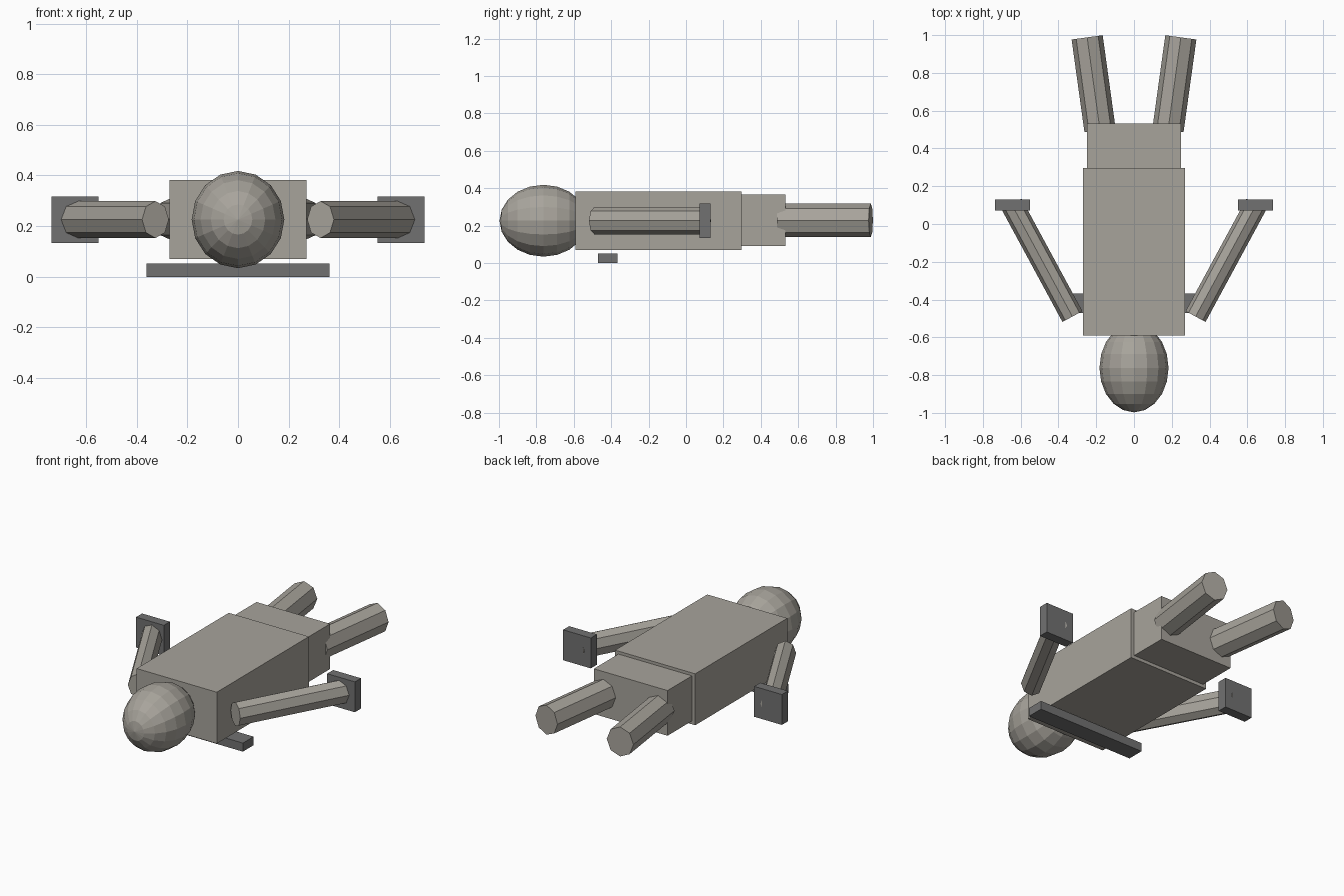
import bpy
import bmesh
from mathutils import Matrix, Vector

if "Cube" in bpy.data.objects:
    bpy.data.objects.remove(bpy.data.objects["Cube"], do_unlink=True)


def make_material(name, colour):
    mat = bpy.data.materials.new(name)
    mat.use_nodes = True
    mat.diffuse_color = colour
    mat.node_tree.nodes["Principled BSDF"].inputs["Base Color"].default_value = colour
    return mat


stone = make_material("warm_grey", (0.39, 0.37, 0.33, 1))
dark = make_material("dark_grey", (0.165, 0.165, 0.165, 1))


def add_object(name, bm, mat):
    mesh = bpy.data.meshes.new(name)
    bm.to_mesh(mesh)
    bm.free()
    mesh.materials.append(mat)
    obj = bpy.data.objects.new(name, mesh)
    bpy.context.collection.objects.link(obj)
    return obj


def box(name, low, high, mat):
    low, high = Vector(low), Vector(high)
    bm = bmesh.new()
    place = Matrix.Translation((low + high) / 2) @ Matrix.Diagonal((*(high - low), 1))
    bmesh.ops.create_cube(bm, size=1, matrix=place)
    return add_object(name, bm, mat)


def limb(name, start, end, half_width, half_height, mat):
    """Eight-sided level rod between two points."""
    start, end = Vector(start), Vector(end)
    along = (end - start).normalized()
    up = Vector((0, 0, 1))
    side = up.cross(along)
    turn = Matrix((side, up, along)).transposed().to_4x4()
    place = (Matrix.Translation((start + end) / 2) @ turn
             @ Matrix.Diagonal((half_width, half_height, 1, 1)))
    bm = bmesh.new()
    bmesh.ops.create_cone(bm, cap_ends=True, segments=8, radius1=1, radius2=1,
                          depth=(end - start).length, matrix=place)
    return add_object(name, bm, mat)


# Trunk
box("torso", (-0.27, -0.59, 0.07), (0.27, 0.297, 0.383), stone)
box("pelvis", (-0.248, 0.29, 0.09), (0.248, 0.532, 0.365), stone)

# Egg-shaped head with its pole facing forward
bm = bmesh.new()
bmesh.ops.create_uvsphere(
    bm, u_segments=16, v_segments=10, radius=1,
    matrix=Matrix.Translation((0, -0.762, 0.226))
    @ Matrix.Diagonal((0.183, 0.235, 0.192, 1))
    @ Matrix.Rotation(1.5707963, 4, "X"))
add_object("head", bm, stone)

# Arms, hands and legs on both sides
for label, s in (("left", 1), ("right", -1)):
    limb(label + "_arm", (s * 0.326, -0.49, 0.226), (s * 0.648, 0.105, 0.226),
         0.06, 0.073, stone)
    limb(label + "_leg", (s * 0.18, 0.497, 0.228), (s * 0.248, 0.988, 0.228),
         0.083, 0.09, stone)
    inner, outer = sorted((s * 0.55, s * 0.737))
    box(label + "_hand", (inner, 0.072, 0.133), (outer, 0.13, 0.318), dark)

# Cross bar beneath the chest
box("cross_bar", (-0.362, -0.47, 0), (0.362, -0.367, 0.052), dark)
